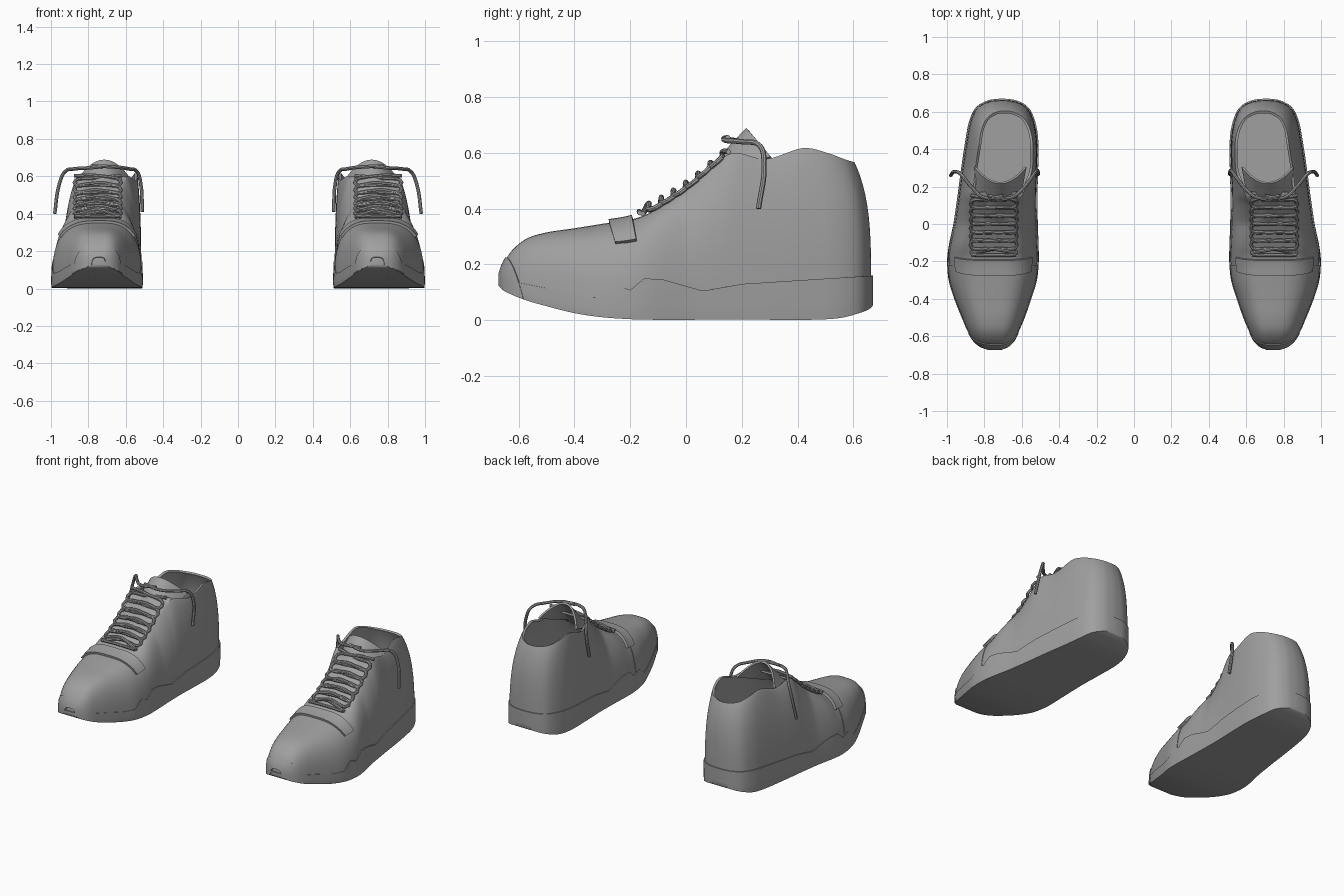
import bpy, math

if "Cube" in bpy.data.objects:
    bpy.data.objects.remove(bpy.data.objects["Cube"])

grey = bpy.data.materials.new("grey")
grey.diffuse_color = (0.35, 0.35, 0.35, 1)
grey.use_nodes = True
grey.node_tree.nodes["Principled BSDF"].inputs["Base Color"].default_value = grey.diffuse_color

# Stations toe to heel: y, base left/right x, bottom z, top z, top left/right x
ROWS = [
    (-.665, .71, .78, .125, .165, .73, .75),
    (-.65, .675, .82, .11, .205, .73, .75),
    (-.62, .645, .855, .095, .25, .73, .75),
    (-.57, .62, .885, .075, .29, .73, .75),
    (-.50, .59, .915, .055, .312, .73, .75),
    (-.40, .555, .955, .03, .327, .73, .75),
    (-.30, .525, .985, .015, .343, .73, .75),
    (-.20, .515, .993, .008, .36, .71, .78),
    (-.12, .516, .985, .006, .39, .65, .85),
    (0, .52, .96, .006, .465, .64, .86),
    (.10, .522, .945, .006, .55, .62, .86),
    (.17, .522, .935, .006, .60, .59, .86),
    (.30, .518, .918, .006, .578, .545, .85),
    (.45, .518, .895, .006, .617, .54, .83),
    (.55, .535, .875, .012, .60, .555, .815),
    (.62, .57, .84, .03, .578, .59, .785),
    (.655, .63, .78, .045, .568, .64, .74),
    (.664, .69, .72, .055, .565, .68, .70)]
WELT = [(-.67, .145), (-.6, .135), (-.5, .115), (-.4, .09), (-.31, .08), (-.26, .13),
        (-.2, .108), (-.15, .15), (-.08, .145), (.06, .105), (.2, .13), (.67, .16)]
LAST = len(ROWS) - 1
SUB = 6
N = LAST * SUB + 1


def clamp(v, a=0.0, b=1.0):
    return max(a, min(b, v))


def row(u):
    """Smoothly interpolated station."""
    u = clamp(u, 0, LAST)
    i = min(int(u), LAST - 1)
    t = u - i
    p = [ROWS[int(clamp(i + k, 0, LAST))] for k in (-1, 0, 1, 2)]
    return [b + .5 * t * (c - a + t * (2 * a - 5 * b + 4 * c - d + t * (3 * (b - c) + d - a)))
            for a, b, c, d in zip(*p)]


def at_y(y):
    lo, hi = 0.0, float(LAST)
    for _ in range(30):
        mid = (lo + hi) / 2
        lo, hi = (mid, hi) if row(mid)[0] < y else (lo, mid)
    return lo


def welt(y):
    for (a, za), (b, zb) in zip(WELT, WELT[1:]):
        if y <= b:
            return za + (zb - za) * clamp((y - a) / (b - a))
    return WELT[-1][1]


def wall(u, side, s):
    """Point on the shoe skin: station u, side 0 left / 1 right, height fraction s."""
    y, xl, xr, zb, zt, tl, tr = row(u)
    base, top = (xr, tr) if side else (xl, tl)
    m = 2.8 - 1.6 * clamp((y + .2) / .2)
    w = max(0, 1 - s ** 2.8) ** (1 / m)
    return (top + (base - top) * w, y - .06 * s ** 4 * clamp((y - .2) / .47), zb + s * (zt - zb))


def make(name, verts, faces, thick=0.0, offset=1):
    me = bpy.data.meshes.new(name)
    me.from_pydata(verts, [], faces)
    me.materials.append(grey)
    ob = bpy.data.objects.new(name, me)
    bpy.context.collection.objects.link(ob)
    if thick:
        mod = ob.modifiers.new("thickness", 'SOLIDIFY')
        mod.thickness, mod.offset = thick, offset
    ob.modifiers.new("pair", 'MIRROR').use_mirror_merge = False
    return ob


def grid(ni, nj, f, cyclic=False):
    verts = [f(i, j) for i in range(ni) for j in range(nj)]
    faces = []
    for i in range(ni if cyclic else ni - 1):
        k = (i + 1) % ni
        for j in range(nj - 1):
            faces.append((i * nj + j, i * nj + j + 1, k * nj + j + 1, k * nj + j))
    return verts, faces


def column(c):
    """Columns run up the left side and back down the right."""
    return (c / SUB, 0) if c < N else ((2 * N - 1 - c) / SUB, 1)


# Upper: skin closed over the toe and throat, open at the collar
H = 15
verts, faces = grid(2 * N, H, lambda c, j: wall(*column(c), math.sin(math.pi / 2 * j / (H - 1))), True)
for r in range(N - 1):
    if row((r + 1) / SUB)[0] < .175:
        faces.append(tuple(c * H + H - 1 for c in (r, 2 * N - 1 - r, 2 * N - 2 - r, r + 1)))
make("upper", verts, faces, .014, -1)


# Sole: wavy-topped wall with a closed bottom
def sole_point(c, j):
    u, side = column(c)
    y, _, _, zb, zt, _, _ = row(u)
    return wall(u, side, clamp((welt(y) - zb) / (zt - zb), .05, .9) * j / 5)


verts, faces = grid(2 * N, 6, sole_point, True)
for r in range(N - 1):
    faces.append(tuple(c * 6 for c in (r, r + 1, 2 * N - 2 - r, 2 * N - 1 - r)))
make("sole", verts, faces, .006)


# Overlays wrapped across the forefoot from side to side
def overlay(name, front, back, low, thick, nj=16, ni=28):
    def point(i, j):
        t = 2 * i / (ni - 1) - 1
        s = low + (1 - low) * math.sin(math.pi / 2 * (1 - abs(t))) ** .8
        a, b = at_y(front(s)), at_y(back(s))
        return wall(b + (a - b) * j / (nj - 1), int(t > 0), s)
    make(name, *grid(ni, nj, point), thick)


overlay("vamp", lambda s: -.67, lambda s: -.22, .2, .003, 40)
overlay("toe_cap", lambda s: -.67, lambda s: -.58 - .06 * s, .0, .008)
overlay("strap", lambda s: -.275 + .1 * (1 - s), lambda s: -.19 + .06 * (1 - s), .77, .016)

# Insole
a, b = at_y(-.1), at_y(.645)


def insole_point(i, j):
    u = a + (b - a) * j / 30
    x, y, z = wall(u, i, .2)
    return (x + (.012 if i == 0 else -.012), y, .13)


make("insole", *grid(2, 31, insole_point))


# Tongue: curved tab rising out of the throat
def tongue_point(i, j):
    w, v = i / 8 - 1, j / 8
    drop = w * w * v
    return (.735 - .02 * v + w * (.1 + .035 * v), .02 + .2 * v + .085 * drop,
            .475 + .21 * v - .1 * drop)


make("tongue", *grid(17, 9, tongue_point), .012, 0)


# Laces: two crossing zigzags and two loose ends
def tube(name, points, radius=.0095):
    cu = bpy.data.curves.new(name, 'CURVE')
    cu.dimensions = '3D'
    cu.bevel_depth, cu.bevel_resolution, cu.resolution_u = radius, 2, 5
    cu.use_fill_caps = True
    for sx in (1, -1):
        sp = cu.splines.new('BEZIER')
        sp.bezier_points.add(len(points) - 1)
        for bp, (x, y, z) in zip(sp.bezier_points, points):
            bp.co = (x * sx, y, z)
            bp.handle_left_type = bp.handle_right_type = 'AUTO'
    cu.materials.append(grey)
    ob = bpy.data.objects.new(name, cu)
    bpy.context.collection.objects.link(ob)


for flip in (1, -1):
    pts = []
    for i in range(8):
        y = -.155 + .044 * i
        z = row(at_y(y))[4]
        side = flip * (1 if i % 2 else -1)
        pts.append((.75 + .125 * side, y, z + .008))
        if i < 7:
            pts.append((.75, y + .022, z + .04 + .006 * flip))
    tube("lace_right_start" if flip > 0 else "lace_left_start", pts)
tube("lace_bottom_bar", [(.63, -.165, .385), (.75, -.168, .39), (.87, -.165, .385)])
tube("lace_outer_end", [(.70, .15, .655), (.80, .14, .645), (.87, .2, .64), (.925, .265, .625),
                        (.955, .28, .56), (.98, .26, .40)])
tube("lace_inner_end", [(.78, .15, .655), (.66, .14, .65), (.585, .2, .64), (.54, .26, .625),
                        (.52, .285, .56), (.512, .265, .41)])

# Bake modifiers and smooth with sharp edges kept
bpy.ops.object.select_all(action='SELECT')
bpy.context.view_layer.objects.active = bpy.data.objects["upper"]
bpy.ops.object.convert(target='MESH')
bpy.ops.object.shade_smooth_by_angle(angle=math.radians(40))
